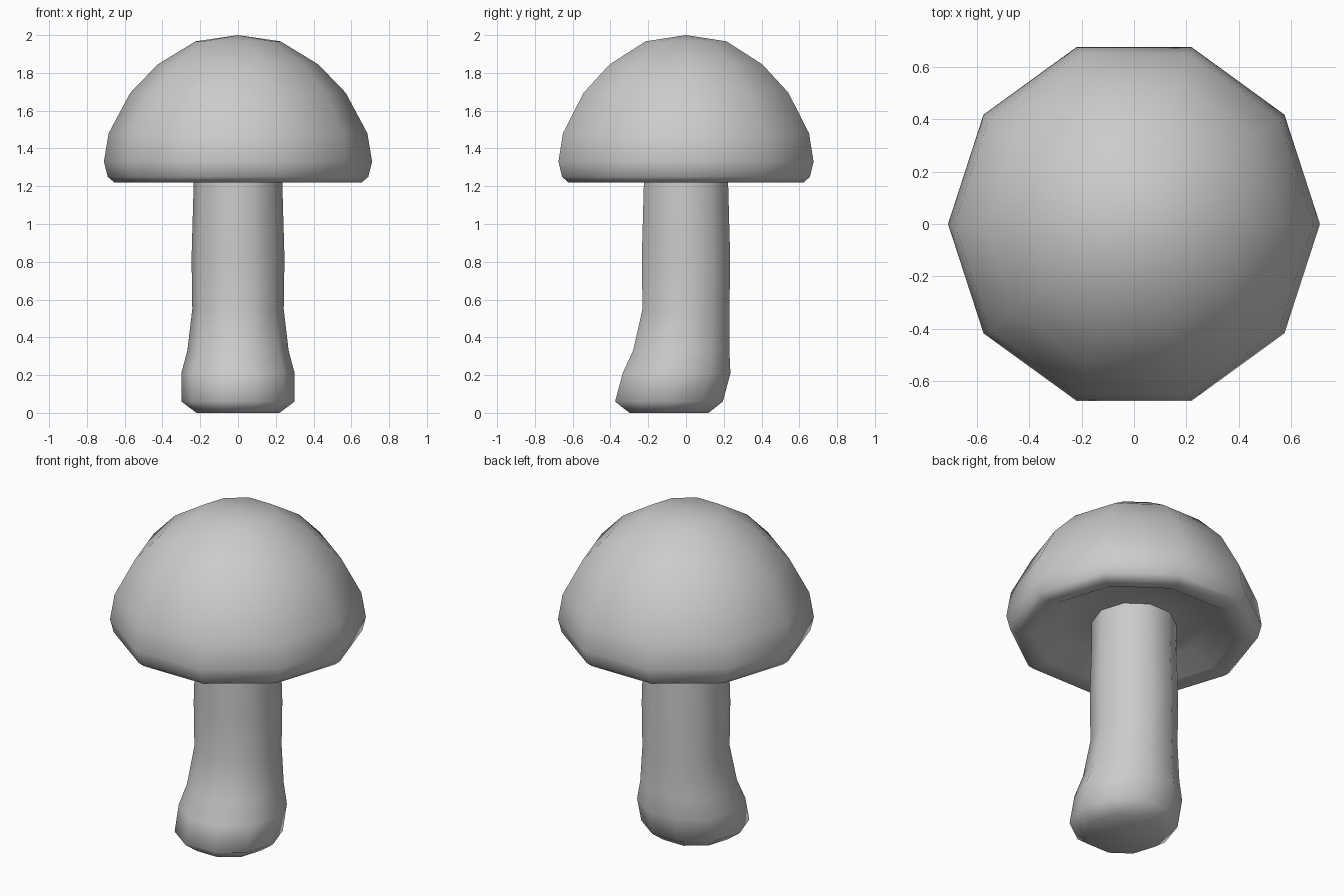
import bpy, bmesh, math

if "Cube" in bpy.data.objects:
    bpy.data.objects.remove(bpy.data.objects["Cube"])

SIDES = 10


def lathe(name, rings, cap_start=False):
    """Smooth ten-sided shell through rings of (radius, z, centre_y)."""
    bm = bmesh.new()
    loops = []
    for r, z, cy in rings:
        if r == 0:
            loops.append([bm.verts.new((0, cy, z))] * SIDES)
        else:
            loops.append([bm.verts.new((r * math.cos(math.tau * i / SIDES),
                                        cy + r * math.sin(math.tau * i / SIDES), z))
                          for i in range(SIDES)])
    for a, b in zip(loops, loops[1:]):
        for i in range(SIDES):
            j = (i + 1) % SIDES
            bm.faces.new(list(dict.fromkeys((a[i], a[j], b[j], b[i]))))
    if cap_start:
        bm.faces.new(list(reversed(loops[0])))
    for f in bm.faces:
        f.smooth = True
    mesh = bpy.data.meshes.new(name)
    bm.to_mesh(mesh)
    bm.free()
    obj = bpy.data.objects.new(name, mesh)
    bpy.context.collection.objects.link(obj)
    return obj


# Cap: from the hollow underside, round the rim, up to the crown
cap_profile = [(0.235, 1.31), (0.42, 1.31), (0.56, 1.235), (0.655, 1.22),
               (0.69, 1.25), (0.71, 1.33), (0.685, 1.48), (0.57, 1.695),
               (0.425, 1.845), (0.225, 1.967), (0, 2.0)]
lathe("mushroom_cap", [(r, z, 0) for r, z in cap_profile])

# Stem: rounded foot swept towards the front, rising into the cap
lathe("mushroom_stem", [
    (0.22, 0.0, -0.09), (0.30, 0.06, -0.09), (0.30, 0.21, -0.05),
    (0.268, 0.33, -0.025), (0.242, 0.55, 0), (0.246, 0.82, 0),
    (0.235, 1.2, 0), (0.235, 1.31, 0)], cap_start=True)
